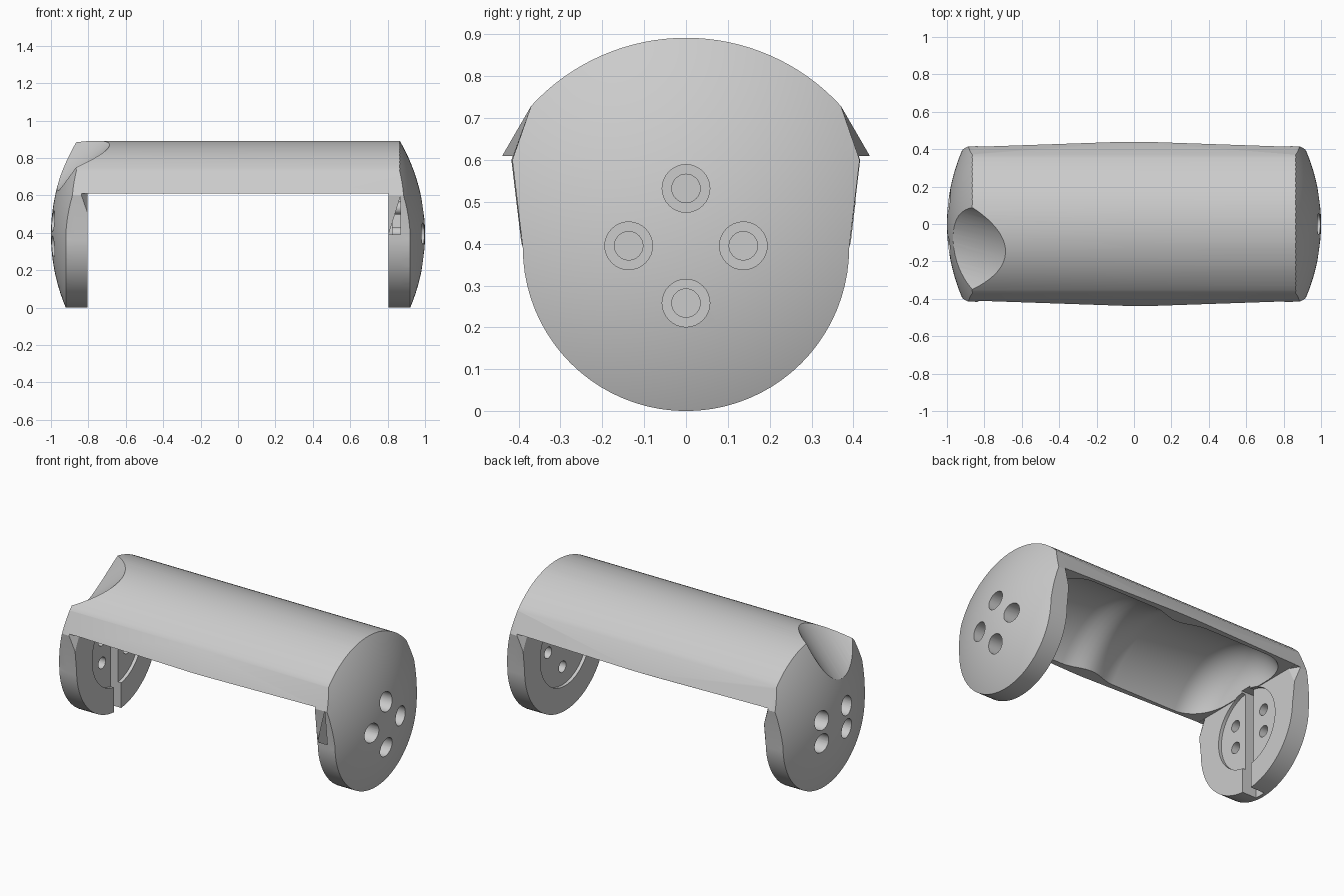
import bpy, bmesh, math
from mathutils import Matrix, Vector

if "Cube" in bpy.data.objects:
    bpy.data.objects.remove(bpy.data.objects["Cube"])

AXIS_Z = 0.39       # height of the long axis
FACE_X = 0.805      # inner face of each end cap

grey = bpy.data.materials.new("light_grey")
grey.use_nodes = True
grey.diffuse_color = (0.6, 0.6, 0.6, 1)
grey.node_tree.nodes["Principled BSDF"].inputs["Base Color"].default_value = (0.6, 0.6, 0.6, 1)


def finish(bm, name):
    bmesh.ops.recalc_face_normals(bm, faces=bm.faces)
    mesh = bpy.data.meshes.new(name)
    bm.to_mesh(mesh)
    bm.free()
    mesh.materials.append(grey)
    obj = bpy.data.objects.new(name, mesh)
    bpy.context.collection.objects.link(obj)
    return obj


def loft(name, rings):
    """Skin closed rings of points and cap both ends."""
    bm = bmesh.new()
    rows = [[bm.verts.new(p) for p in ring] for ring in rings]
    n = len(rows[0])
    for a, b in zip(rows, rows[1:]):
        for i in range(n):
            j = (i + 1) % n
            bm.faces.new((a[i], a[j], b[j], b[i]))
    bm.faces.new(rows[0])
    bm.faces.new(rows[-1])
    return finish(bm, name)


def lathe_x(name, profile, y=0, z=AXIS_Z, steps=48):
    """Turn (x, radius) pairs around a line parallel to x."""
    turns = [2 * math.pi * i / steps for i in range(steps)]
    return loft(name, [[(x, y + r * math.cos(t), z + r * math.sin(t)) for t in turns]
                       for x, r in profile])


def box(name, low, high):
    bm = bmesh.new()
    bmesh.ops.create_cube(bm, size=1)
    low, high = Vector(low), Vector(high)
    for v in bm.verts:
        v.co = (low + high) / 2 + Vector(a * b for a, b in zip(v.co, high - low))
    return finish(bm, name)


def hull(name, points):
    bm = bmesh.new()
    for p in points:
        bm.verts.new(p)
    bmesh.ops.convex_hull(bm, input=bm.verts)
    return finish(bm, name)


def combine(target, tool, operation="DIFFERENCE"):
    tool.hide_render = True
    mod = target.modifiers.new("cut", "BOOLEAN")
    mod.operation, mod.solver, mod.object = operation, "EXACT", tool
    bpy.context.view_layer.objects.active = target
    bpy.ops.object.modifier_apply(modifier=mod.name)
    bpy.data.objects.remove(tool)


# Body: end outline swept along x, its lower rim swelling towards the middle
def outline(x):
    rim = 0.415 + 0.03 * max(0, 1 - abs(x) / 0.87)
    half = [(0.39 * math.sin(t), AXIS_Z - 0.39 * math.cos(t))
            for t in (math.pi / 2 * i / 20 for i in range(21))]
    half.append((rim, 0.6))
    start = math.radians(42.5)
    half += [(0.502 * math.cos(t), AXIS_Z + 0.502 * math.sin(t))
             for t in (start + (math.pi / 2 - start) * i / 16 for i in range(17))]
    mirror = [(-y, z) for y, z in half[-2:0:-1]]
    return [(x, y, z) for y, z in half + mirror]


body = loft("holder_body", [outline(x) for x in (-1.1, -0.87, 0, 0.87, 1.1)])

# Domed ends
ball = [(-math.cos(t), max(math.sin(t), 0.002))
        for t in (math.pi * i / 96 for i in range(97))]
combine(body, lathe_x("dome_tool", ball, steps=96), "INTERSECT")

# Open space between the caps, below the cover
combine(body, box("gap_tool", (-FACE_X, -1, -1), (FACE_X, 1, 0.61)))

# Hollow of the cover: rounded ends and a soft rib in the middle
side = [(0.8 - 0.18 * (1 - math.cos(t)), 0.27 + 0.185 * math.sin(t))
        for t in (math.pi / 2 * i / 12 for i in range(13))]
side += [(x, 0.4375 - 0.0175 * math.cos(math.pi * x / 0.18))
         for x in (0.18 - 0.03 * i for i in range(6))]
hollow = [(-x, r) for x, r in side] + [(0, 0.42)] + side[::-1]
combine(body, lathe_x("hollow_tool", hollow, steps=96))

# Cap details
for s in (-1, 1):
    # Eased inner edges beside the cover
    for e in (-1, 1):
        combine(body, hull("edge_tool", [
            (s * 0.79, e * 0.33, 0.609), (s * 0.79, e * 0.45, 0.36),
            (s * 0.79, e * 0.45, 0.609), (s * 0.86, e * 0.45, 0.609)]))
    # Shallow round recess
    combine(body, lathe_x("recess_tool", [(s * 0.7, 0.24), (s * 0.825, 0.24)], steps=64))
    # Stepped screw holes
    angles = (0, 90, 180, 270) if s > 0 else (30, 150, 210, 330)
    for a in angles:
        t = math.radians(a)
        y, z = 0.137 * math.cos(t), 0.395 + 0.137 * math.sin(t)
        combine(body, lathe_x("hole_tool", [
            (s * 0.75, 0.034), (s * 0.89, 0.034), (s * 0.89, 0.057), (s * 1.1, 0.057)],
            y, z, 32))

# Upright slot in the right cap
combine(body, box("slot_tool", (-0.9, -0.035, -0.1), (-0.75, 0.035, 0.64)))

# Slanted thumb scoop on the upper right corner
bm = bmesh.new()
bmesh.ops.create_cone(bm, cap_ends=True, segments=96, radius1=0.38, radius2=0.38, depth=1.4)
along = Vector((0.749, 0, 0.663))
lean = Matrix.Rotation(math.radians(17), 4, "X")
out = lean @ Vector((-0.663, 0, 0.749))
along = lean @ along
floor = Vector((-0.83, 0, AXIS_Z)) + lean @ Vector((0, 0, 0.375))
turn = along.to_track_quat("Z", "Y").to_matrix().to_4x4()
bmesh.ops.transform(bm, matrix=Matrix.Translation(floor + out * 0.38) @ turn, verts=bm.verts)
combine(body, finish(bm, "scoop_tool"))

# Smooth curved faces, crisp edges
bpy.ops.object.select_all(action="DESELECT")
body.select_set(True)
bpy.context.view_layer.objects.active = body
bpy.ops.object.shade_smooth_by_angle(angle=math.radians(25))
